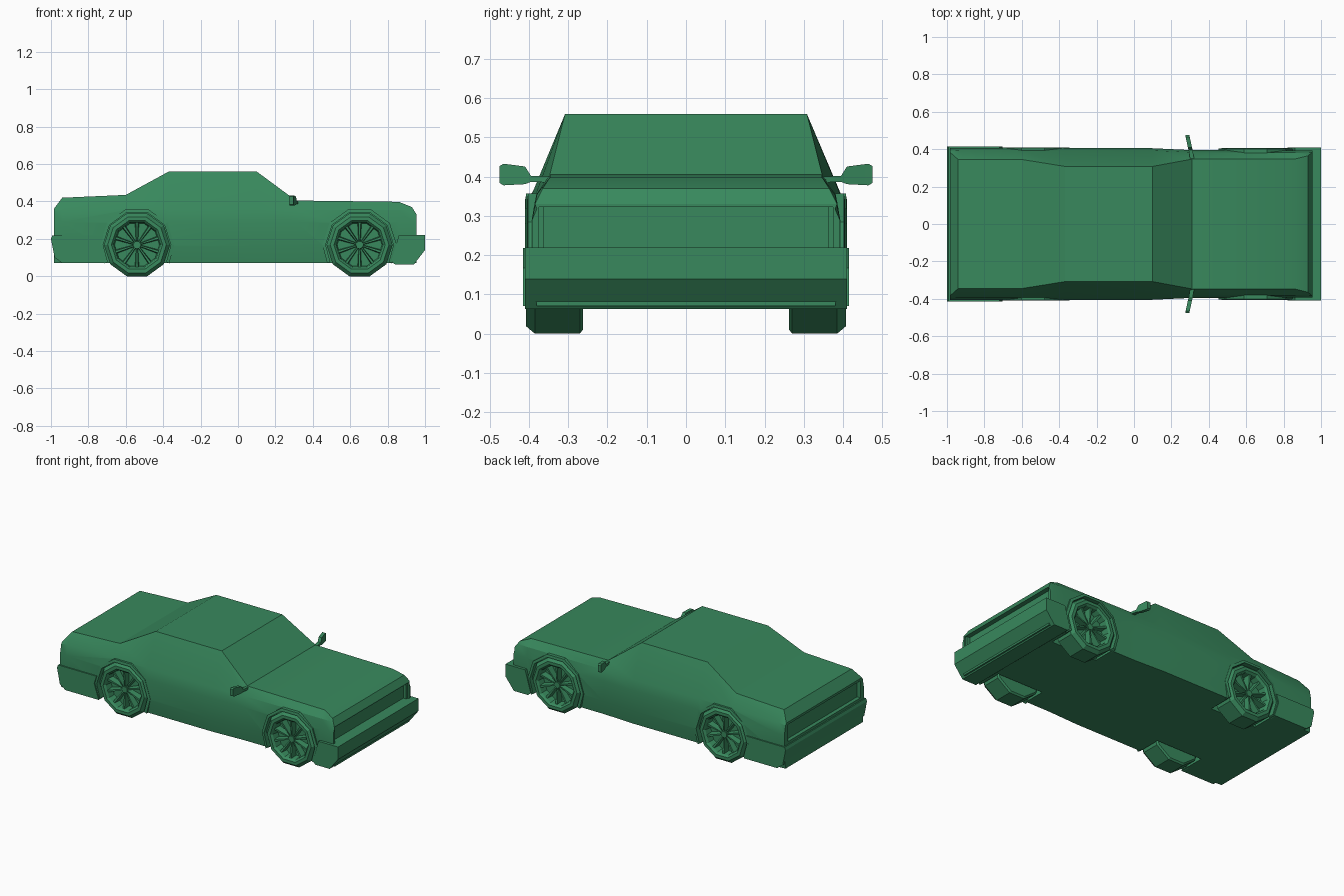
import bpy, bmesh
from math import cos, sin, pi, radians
from mathutils import Matrix, Vector

if "Cube" in bpy.data.objects:
    bpy.data.objects.remove(bpy.data.objects["Cube"])

green = bpy.data.materials.new("green_paint")
green.diffuse_color = (0.04, 0.25, 0.11, 1)
green.use_nodes = True
green.node_tree.nodes["Principled BSDF"].inputs["Base Color"].default_value = green.diffuse_color
WHEEL_X = (-0.54, 0.65)
AXLE_Z = 0.168


def loft(name, rings, smooth=25):
    """Skin a list of equal-length closed rings and cap both ends."""
    bm = bmesh.new()
    vs = [[bm.verts.new(p) for p in r] for r in rings]
    n = len(vs[0])
    for a, b in zip(vs, vs[1:]):
        for i in range(n):
            j = (i + 1) % n
            bm.faces.new((a[i], a[j], b[j], b[i]))
    bm.faces.new(vs[0])
    bm.faces.new(vs[-1])
    bmesh.ops.recalc_face_normals(bm, faces=bm.faces)
    me = bpy.data.meshes.new(name)
    bm.to_mesh(me)
    bm.free()
    me.materials.append(green)
    ob = bpy.data.objects.new(name, me)
    bpy.context.collection.objects.link(ob)
    if smooth:
        activate(ob)
        bpy.ops.object.shade_smooth_by_angle(angle=radians(smooth))
    return ob


def activate(ob):
    bpy.ops.object.select_all(action='DESELECT')
    ob.select_set(True)
    bpy.context.view_layer.objects.active = ob


def cut(ob, cutter):
    mod = ob.modifiers.new("cut", 'BOOLEAN')
    mod.operation, mod.object, mod.solver = 'DIFFERENCE', cutter, 'EXACT'
    activate(ob)
    bpy.ops.object.modifier_apply(modifier=mod.name)


def prism(name, profile, y0, y1, smooth=0):
    return loft(name, [[(x, y, z) for x, z in profile] for y in (y0, y1)], smooth)


def box(name, x0, x1, y0, y1, z0, z1):
    return prism(name, [(x0, z0), (x1, z0), (x1, z1), (x0, z1)], y0, y1)


def decagon(cx, y, r):
    return [(cx + r * cos(k * pi / 5), y, AXLE_Z + r * sin(k * pi / 5)) for k in range(10)]


# Body shell: x, roof/deck height, roof/deck half width, widest half width
stations = [
    (-0.985, 0.36, 0.385, 0.405), (-0.94, 0.42, 0.345, 0.407), (-0.6, 0.435, 0.345, 0.407),
    (-0.37, 0.56, 0.308, 0.405), (0.1, 0.56, 0.308, 0.405), (0.31, 0.405, 0.347, 0.395),
    (0.86, 0.398, 0.347, 0.393), (0.93, 0.37, 0.365, 0.392), (0.955, 0.33, 0.385, 0.392)]
rings = []
for x, top, ty, w in stations:
    shoulder = min(0.355, top - 0.012)
    half = [(w - 0.012, 0.07), (w, 0.16), (w, 0.29), (w - 0.012, shoulder), (ty, top)]
    rings.append([(x, y, z) for y, z in half] + [(x, -y, z) for y, z in reversed(half)])
body = loft("body_shell", rings)

# Bumpers
rear = prism("rear_bumper", [(-0.7, 0.07), (-0.94, 0.07), (-0.98, 0.1), (-1, 0.2),
                             (-0.993, 0.218), (-0.7, 0.218)], -0.415, 0.415)
front = prism("front_bumper", [(0.82, 0.08), (0.84, 0.063), (0.94, 0.063), (1, 0.14),
                               (1, 0.22), (0.86, 0.22)], -0.41, 0.41)

# Grille and tail recesses, wheel wells
cutters = [(body, box("grille_cutter", 0.925, 1.1, -0.375, 0.375, 0.22, 0.323)),
           (body, box("tail_cutter", -1.1, -0.96, -0.37, 0.37, 0.235, 0.345))]
for wx in WHEEL_X:
    for s in (-1, 1):
        c = loft("well_cutter", [decagon(wx, s * 0.24, 0.195), decagon(wx, s * 0.5, 0.195)], 0)
        cutters += [(body, c), (rear if wx < 0 else front, c)]
for target, c in cutters:
    cut(target, c)
for c in {c for _, c in cutters}:
    bpy.data.objects.remove(c)

# Lamp end pieces inside the grille opening
for s in (-1, 1):
    box("grille_post", 0.925, 0.945, s * 0.362, s * 0.377, 0.22, 0.325)

arc = [-30] + list(range(0, 181, 36)) + [210]
for wx in WHEEL_X:
    end = "rear" if wx < 0 else "front"
    out = 0.41 if wx < 0 else 0.405
    for s in (-1, 1):
        # Wheel arch lip
        lip = []
        for a in arc:
            c, d = cos(radians(a)), sin(radians(a))
            lip.append([(wx + r * c, s * y, AXLE_Z + r * d) for r, y in
                        ((0.181, 0.37), (0.181, out), (0.199, out - 0.003), (0.199, 0.37))])
        loft(end + "_arch_lip", lip, 0)
        # Tyre with a recessed rim
        prof = [(0.262, 0.165), (0.27, 0.176), (0.385, 0.1766), (0.407, 0.157),
                (0.407, 0.137), (0.395, 0.126), (0.35, 0.12)]
        loft(end + "_wheel", [decagon(wx, s * y, r) for y, r in prof], 0)
        # Hub and spokes
        loft(end + "_hub", [decagon(wx, s * y, r) for y, r in ((0.345, 0.025), (0.385, 0.02))], 0)
        centre = Vector((wx, 0, AXLE_Z))
        for k in range(10):
            rot = Matrix.Rotation(k * pi / 5 + pi / 10, 3, 'Y')
            bar = [[(r, s * 0.35, -w), (r, s * 0.35, w), (r, s * y, w * 0.6), (r, s * y, -w * 0.6)]
                   for r, y, w in ((0.012, 0.38, 0.005), (0.122, 0.393, 0.011))]
            loft(end + "_spoke", [[centre + rot @ Vector(p) for p in q] for q in bar], 0)

# Door mirrors: stalk swelling into a pod, swept slightly back
for s in (-1, 1):
    sections = [(0.345, 0.311, 0.385, 0.4), (0.395, 0.303, 0.387, 0.402), (0.41, 0.299, 0.381, 0.426),
                (0.465, 0.287, 0.378, 0.433), (0.475, 0.285, 0.384, 0.427)]
    loft("door_mirror", [[(x - 0.011, s * y, a), (x + 0.011, s * y, a),
                          (x + 0.011, s * y, b), (x - 0.011, s * y, b)]
                         for y, x, a, b in sections], 30)
